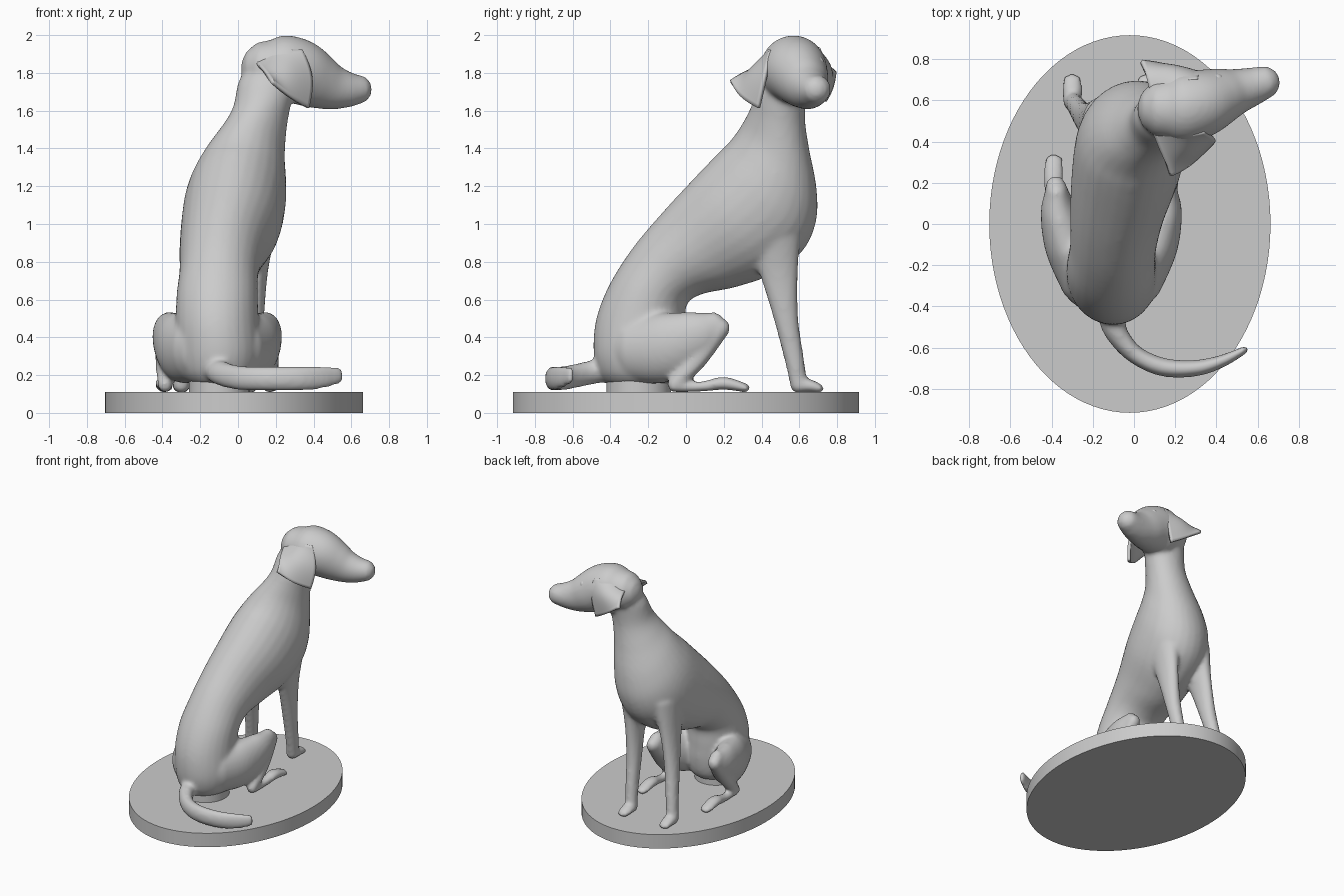
import bpy, bmesh, math
from mathutils import Vector

cube = bpy.data.objects.get("Cube")
if cube:
    bpy.data.objects.remove(cube, do_unlink=True)


def material(name, colour):
    mat = bpy.data.materials.new(name)
    mat.use_nodes = True
    mat.diffuse_color = colour
    mat.node_tree.nodes["Principled BSDF"].inputs["Base Color"].default_value = colour
    return mat


stone = material("stone grey", (0.6, 0.6, 0.6, 1))


def make_object(name, bm):
    bmesh.ops.recalc_face_normals(bm, faces=bm.faces)
    mesh = bpy.data.meshes.new(name)
    bm.to_mesh(mesh)
    bm.free()
    mesh.materials.append(stone)
    obj = bpy.data.objects.new(name, mesh)
    bpy.context.collection.objects.link(obj)
    return obj


def spline(keys, steps=5):
    """Catmull-Rom through keys of any length."""
    keys = [Vector(k) for k in keys]
    out = []
    for i in range(len(keys) - 1):
        a, b, c, d = keys[max(i - 1, 0)], keys[i], keys[i + 1], keys[min(i + 2, len(keys) - 1)]
        for s in range(steps):
            t = s / steps
            out.append(b + (c - a) * (t / 2) + (a * 2 - b * 5 + c * 4 - d) * (t * t / 2)
                       + (b * 3 - a - c * 3 + d) * (t ** 3 / 2))
    return out + [keys[-1]]


def skin(bm, rings, sides=28):
    """Closed tube through elliptical rings of (centre, half axis, half axis)."""
    prev = None
    for centre, u, v in rings:
        angles = [k * math.tau / sides for k in range(sides)]
        ring = [bm.verts.new(centre + u * math.cos(a) + v * math.sin(a)) for a in angles]
        if prev:
            for k in range(sides):
                j = (k + 1) % sides
                bm.faces.new((prev[k], prev[j], ring[j], ring[k]))
        else:
            bm.faces.new(ring)
        prev = ring
    bm.faces.new(prev)


def limb(bm, keys, hint=(1, 0, 0)):
    """Limb with domed ends, keys of (x, y, z, side radius, up radius)."""
    pts = spline(keys)
    pos = [Vector(p[:3]) for p in pts]
    rings = []
    last = len(pts) - 1
    for i, p in enumerate(pts):
        tan = (pos[min(i + 1, last)] - pos[max(i - 1, 0)]).normalized()
        side = Vector(hint)
        side = (side - tan * side.dot(tan)).normalized()
        up = tan.cross(side)
        dome = [(0, 1)]
        if i in (0, last):
            r = min(p[3], p[4])
            dome = [(r * math.sin(a), math.cos(a)) for a in (0, 0.5, 1.0, 1.4)]
            if i == 0:
                dome = [(-o, s) for o, s in reversed(dome)]
        rings += [(pos[i] + tan * o, side * p[3] * s, up * p[4] * s) for o, s in dome]
    skin(bm, rings)


def trunk(bm, keys):
    """Body from slanted rings of (x, half width, back y, back z, front y, front z)."""
    rings = []
    for x, rx, yb, zb, yf, zf in spline(keys):
        back, front = Vector((x, yb, zb)), Vector((x, yf, zf))
        rings.append(((back + front) / 2, Vector((rx, 0, 0)), (front - back) / 2))
    skin(bm, rings)


dog = bmesh.new()

# Torso and neck, from rump to head
trunk(dog, [(-.10, .15, -.42, .155, -.06, .155), (-.10, .20, -.465, .215, -.02, .215),
            (-.10, .22, -.49, .33, 0, .32), (-.11, .22, -.475, .50, 0, .45),
            (-.11, .215, -.405, .68, .005, .575), (-.10, .21, -.285, .87, .09, .63),
            (-.08, .23, -.135, 1.05, .26, .665), (-.04, .262, .04, 1.24, .46, .735),
            (-.015, .268, .165, 1.37, .62, .86), (.005, .25, .23, 1.435, .69, 1.02),
            (.035, .213, .285, 1.51, .69, 1.20), (.085, .172, .33, 1.59, .65, 1.41),
            (.125, .152, .36, 1.66, .63, 1.57), (.155, .155, .40, 1.76, .645, 1.73),
            (.18, .14, .43, 1.82, .66, 1.82)])

# Skull and muzzle
limb(dog, [(.165, .56, 1.825, .15, .15), (.23, .565, 1.82, .175, .18), (.32, .585, 1.805, .168, .175),
           (.42, .62, 1.757, .14, .15), (.50, .645, 1.725, .112, .122), (.575, .668, 1.712, .094, .098),
           (.63, .687, 1.712, .082, .08)], hint=(0, 1, 0))

# Tail curling round the rump
limb(dog, [(-.11, -.42, .23, .07, .07), (-.09, -.52, .21, .055, .065), (0, -.63, .187, .045, .065),
           (.14, -.695, .182, .045, .065), (.30, -.70, .182, .04, .065), (.43, -.665, .187, .03, .062),
           (.54, -.61, .2, .018, .045)], hint=(0, 1, 0))

# Front legs: x positions from shoulder down to paw
for xs in ((.11, .10, .085, .07, .06), (-.16, -.21, -.25, -.285, -.30)):
    limb(dog, [(xs[0], .46, 1.0, .10, .16), (xs[1], .49, .76, .06, .105), (xs[2], .53, .50, .052, .065),
               (xs[3], .58, .25, .045, .05), (xs[4], .595, .15, .045, .045)])
    limb(dog, [(xs[4], .59, .145, .045, .04), (xs[4], .65, .145, .05, .035), (xs[4], .705, .13, .045, .025)])

# Hind legs mirrored about the hip line
HIP = -.11
for s in (1, -1):
    def m(x, *rest):
        return (HIP + s * x,) + rest
    limb(dog, [m(.11, -.27, .34, .14, .18), m(.20, -.10, .35, .125, .185),
               m(.255, .06, .41, .09, .135), m(.265, .16, .46, .055, .08)])
    limb(dog, [m(.27, .185, .45, .05, .05), m(.278, .06, .28, .05, .05), m(.275, -.06, .15, .04, .04)])
    limb(dog, [m(.275, -.07, .135, .035, .025), m(.28, .09, .14, .035, .028),
               m(.28, .20, .157, .048, .035), m(.28, .315, .132, .045, .024)])

body = make_object("dog_body", dog)
remesh = body.modifiers.new("Blend", 'REMESH')
remesh.mode = 'VOXEL'
remesh.voxel_size = .014
remesh.use_smooth_shade = True
smooth = body.modifiers.new("Soften", 'SMOOTH')
smooth.factor = .5
smooth.iterations = 8

# Eyes bulging slightly from the face
for name, place in (("eye_near", (.435, .518, 1.835)), ("eye_far", (.405, .70, 1.856))):
    ball = bmesh.new()
    bmesh.ops.create_icosphere(ball, subdivisions=3, radius=.03)
    bmesh.ops.translate(ball, verts=ball.verts, vec=place)
    eye = make_object(name, ball)
    for poly in eye.data.polygons:
        poly.use_smooth = True


# Ears: three columns of three points, front edge to back edge
def ear(name, columns):
    bm = bmesh.new()
    grid = [[bm.verts.new(p) for p in col] for col in columns]
    for i in range(2):
        for j in range(2):
            bm.faces.new((grid[i][j], grid[i + 1][j], grid[i + 1][j + 1], grid[i][j + 1]))
    obj = make_object(name, bm)
    sub = obj.modifiers.new("Round", 'SUBSURF')
    sub.levels = sub.render_levels = 3
    sub.boundary_smooth = 'PRESERVE_CORNERS'
    thick = obj.modifiers.new("Thickness", 'SOLIDIFY')
    thick.thickness = .022
    thick.offset = 0
    for poly in obj.data.polygons:
        poly.use_smooth = True


ear("ear_near", [[(.34, .45, 1.92), (.405, .42, 1.77), (.37, .385, 1.615)],
                 [(.22, .43, 1.92), (.27, .32, 1.83), (.27, .285, 1.67)],
                 [(.08, .49, 1.86), (.13, .35, 1.82), (.18, .235, 1.755)]])
ear("ear_far", [[(.31, .70, 1.93), (.32, .74, 1.83), (.27, .735, 1.65)],
                [(.20, .68, 1.93), (.17, .79, 1.86), (.16, .77, 1.71)],
                [(.09, .61, 1.87), (.06, .72, 1.86), (.035, .79, 1.80)]])


# Oval base and the small support under the rump
def disc(name, centre, rx, ry, z0, z1):
    bm = bmesh.new()
    bmesh.ops.create_cone(bm, cap_ends=True, segments=96, radius1=1, radius2=1, depth=1)
    bmesh.ops.scale(bm, verts=bm.verts, vec=(rx, ry, z1 - z0))
    bmesh.ops.translate(bm, verts=bm.verts, vec=(centre[0], centre[1], (z0 + z1) / 2))
    obj = make_object(name, bm)
    for poly in obj.data.polygons:
        poly.use_smooth = len(poly.vertices) == 4
    for edge in obj.data.edges:
        a, b = (obj.data.vertices[v].co.z for v in edge.vertices)
        edge.use_edge_sharp = abs(a - b) < .001


disc("base", (-.02, 0), .683, .917, 0, .11)
disc("rump_support", (-.10, -.25), .16, .17, .10, .19)
